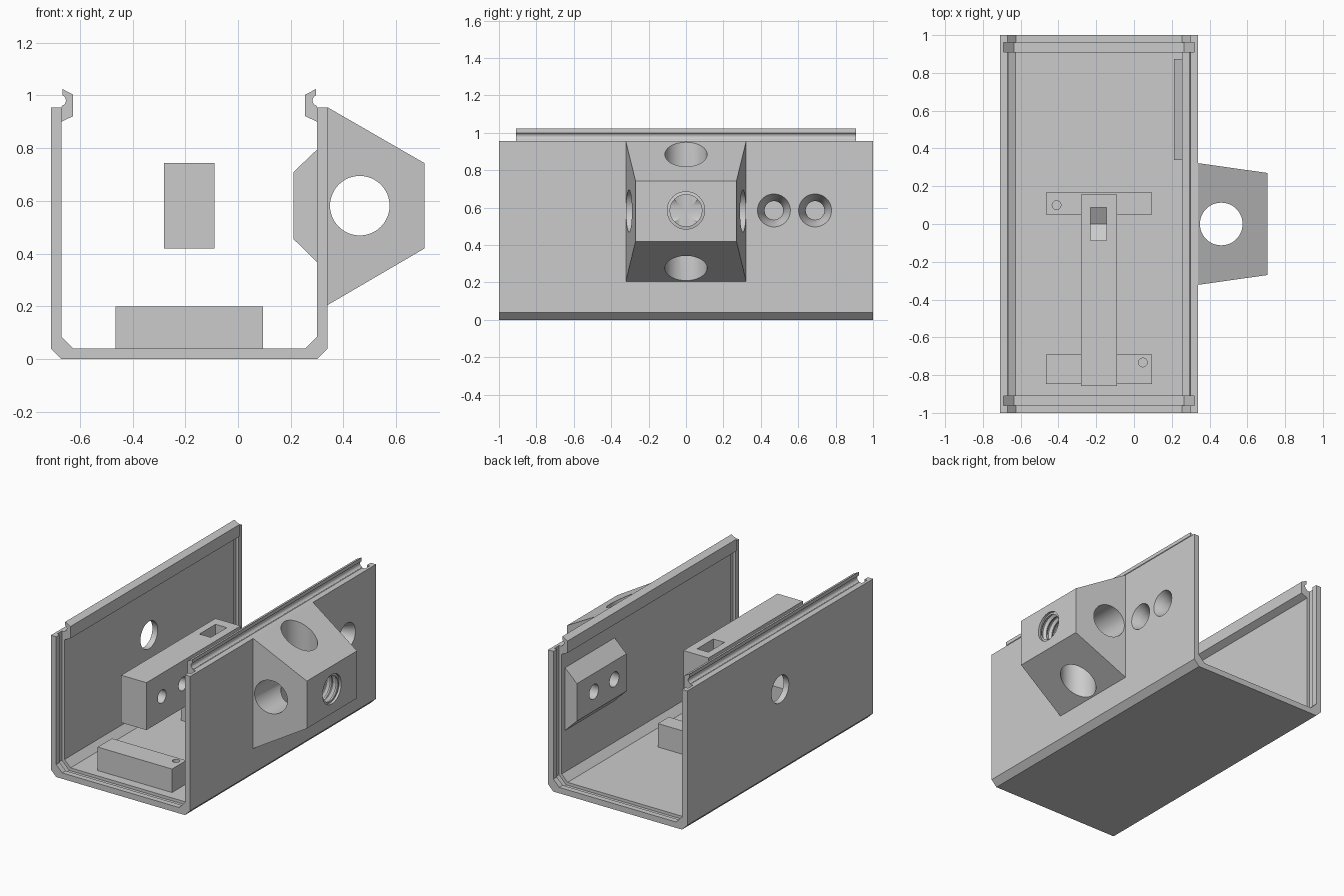
import bpy, bmesh, math
from mathutils import Vector

cube = bpy.data.objects.get("Cube")
if cube:
    bpy.data.objects.remove(cube, do_unlink=True)

grey = bpy.data.materials.new("light_grey")
grey.use_nodes = True
grey.diffuse_color = (0.6, 0.6, 0.6, 1)
grey.node_tree.nodes["Principled BSDF"].inputs["Base Color"].default_value = (0.6, 0.6, 0.6, 1)

MID_X = -0.185   # symmetry plane of the channel
BORE_Z = 0.585   # height of all screw and tube axes


def loft(name, rings):
    """Closed solid through a list of equally long point rings."""
    bm = bmesh.new()
    loops = [[bm.verts.new(p) for p in ring] for ring in rings]
    n = len(loops[0])
    for a, b in zip(loops, loops[1:]):
        for i in range(n):
            j = (i + 1) % n
            bm.faces.new((a[i], a[j], b[j], b[i]))
    bm.faces.new(loops[0])
    bm.faces.new(loops[-1])
    bmesh.ops.recalc_face_normals(bm, faces=bm.faces)
    mesh = bpy.data.meshes.new(name)
    bm.to_mesh(mesh)
    bm.free()
    mesh.materials.append(grey)
    ob = bpy.data.objects.new(name, mesh)
    bpy.context.collection.objects.link(ob)
    return ob


def prism(name, pts, y0, y1):
    """Extrude an (x, z) profile along y."""
    return loft(name, [[(x, y, z) for x, z in pts] for y in (y0, y1)])


def box(name, x0, x1, y0, y1, z0, z1):
    return prism(name, [(x0, z0), (x1, z0), (x1, z1), (x0, z1)], y0, y1)


def lathe(axis, centre, profile, sides=48):
    """Round cutter: profile is (distance along axis, radius) pairs."""
    u, v = [Vector([float(i == k) for i in range(3)]) for k in range(3) if k != axis]
    w = Vector([float(i == axis) for i in range(3)])
    turns = [2 * math.pi * i / sides for i in range(sides)]
    return loft("cutter", [[Vector(centre) + w * d + r * (u * math.cos(t) + v * math.sin(t))
                            for t in turns] for d, r in profile])


def bore(axis, centre, r, d0, d1):
    return lathe(axis, centre, [(d0, r), (d1, r)])


def cut(ob, *cutters):
    """Subtract the cutters, then discard them."""
    bpy.context.view_layer.objects.active = ob
    for c in cutters:
        c.hide_render = True
        mod = ob.modifiers.new("cut", "BOOLEAN")
        mod.operation = "DIFFERENCE"
        mod.solver = "EXACT"
        mod.object = c
        bpy.ops.object.modifier_apply(modifier=mod.name)
        bpy.data.objects.remove(c, do_unlink=True)
    return ob


def mirrored(pts):
    return [(2 * MID_X - x, z) for x, z in pts]


def inside(wall, floor, corner, top):
    """Chamfered U opening, as a closed profile."""
    half = [(wall, top), (wall, floor + corner), (wall + corner, floor)]
    return half + mirrored(half)[::-1]


def screw_holes():
    """Pair of countersunk holes through the right wall and its inner pad."""
    sink = [(0.1, 0.05), (0.25, 0.05), (0.34, 0.088), (0.36, 0.0965)]
    return [lathe(0, (0, y, BORE_Z), sink) for y in (0.47, 0.69)]


# Channel: floor and two walls, with a panel groove near each end
outer = [(-0.71, 0.955), (-0.71, 0.04), (-0.67, 0)]
inner = inside(-0.67, 0.04, 0.045, 0.955)
channel = prism("channel_body", outer + mirrored(outer)[::-1] + inner[::-1], -1, 1)
grooves = [prism("cutter", inside(-0.69, 0.02, 0.055, 1.1), s * 0.91, s * 0.962) for s in (-1, 1)]
cut(channel, *grooves, *screw_holes(), bore(0, (0, 0, BORE_Z), 0.093, -0.8, -0.6))

# Snap lips along the wall tops
arc = [(-0.674 + 0.021 * math.cos(math.radians(a)), 0.981 + 0.021 * math.sin(math.radians(a)))
       for a in range(65, -80, -15)]
lip = [(-0.67, 0.9), (-0.625, 0.922), (-0.625, 1.003), (-0.665, 1.024)] + arc + [(-0.67, 0.955)]
prism("right_lip", lip, -0.91, 0.91)
prism("left_lip", mirrored(lip), -0.91, 0.91)

# Tapered outer block with crossing tube bores and a threaded screw bore
ring = lambda x, y, z0, z1: [(x, -y, z0), (x, y, z0), (x, y, z1), (x, -y, z1)]
block = loft("mount_block", [ring(0.34, 0.322, 0.205, 0.955), ring(0.708, 0.27, 0.42, 0.743)])
thread = [(0.46, 0.085)]
for i in range(5):
    x = 0.475 + i * 0.045
    thread += [(x, 0.085), (x + 0.015, 0.1), (x + 0.025, 0.1), (x + 0.04, 0.085)]
thread += [(0.692, 0.1), (0.73, 0.1)]
cut(block,
    bore(1, (0.462, 0, BORE_Z - 0.003), 0.113, -0.5, 0.5),
    bore(2, (0.462, 0, 0), 0.113, 0.1, 1.1),
    lathe(0, (0, 0, BORE_Z), thread))

# Inner pad behind the screw holes
pad = prism("screw_pad", [(0.3, 0.367), (0.211, 0.455), (0.211, 0.71), (0.3, 0.795)], 0.34, 0.873)
cut(pad, *screw_holes())

# Clamp bar with a nut pocket and three cross holes
bar = box("clamp_bar", -0.28, -0.09, -0.857, 0.157, 0.42, 0.743)
nut = [(-0.087, 0.8), (-0.087, 0.535), (0, 0.485), (0.087, 0.535), (0.087, 0.8)]
pocket = loft("cutter", [[(x, y, z) for y, z in nut] for x in (-0.23, -0.145)])
cut(bar, pocket, *[bore(0, (0, y, BORE_Z), 0.045, -0.4, 0.1) for y in (-0.69, -0.465, 0)])

# Floor blocks, each with a small pilot hole
for name, y0, y1, hx, hy in (("rear_foot", 0.05, 0.167, -0.41, 0.1),
                             ("front_foot", -0.846, -0.692, 0.047, -0.733)):
    foot = box(name, -0.465, 0.095, y0, y1, 0.04, 0.2)
    cut(foot, bore(2, (hx, hy, 0), 0.023, 0.08, 0.3))

# Smooth bores, crisp edges
bpy.ops.object.select_all(action="DESELECT")
for ob in bpy.context.collection.objects:
    if ob.type == "MESH":
        ob.select_set(True)
        bpy.context.view_layer.objects.active = ob
bpy.ops.object.shade_smooth_by_angle(angle=math.radians(25))
